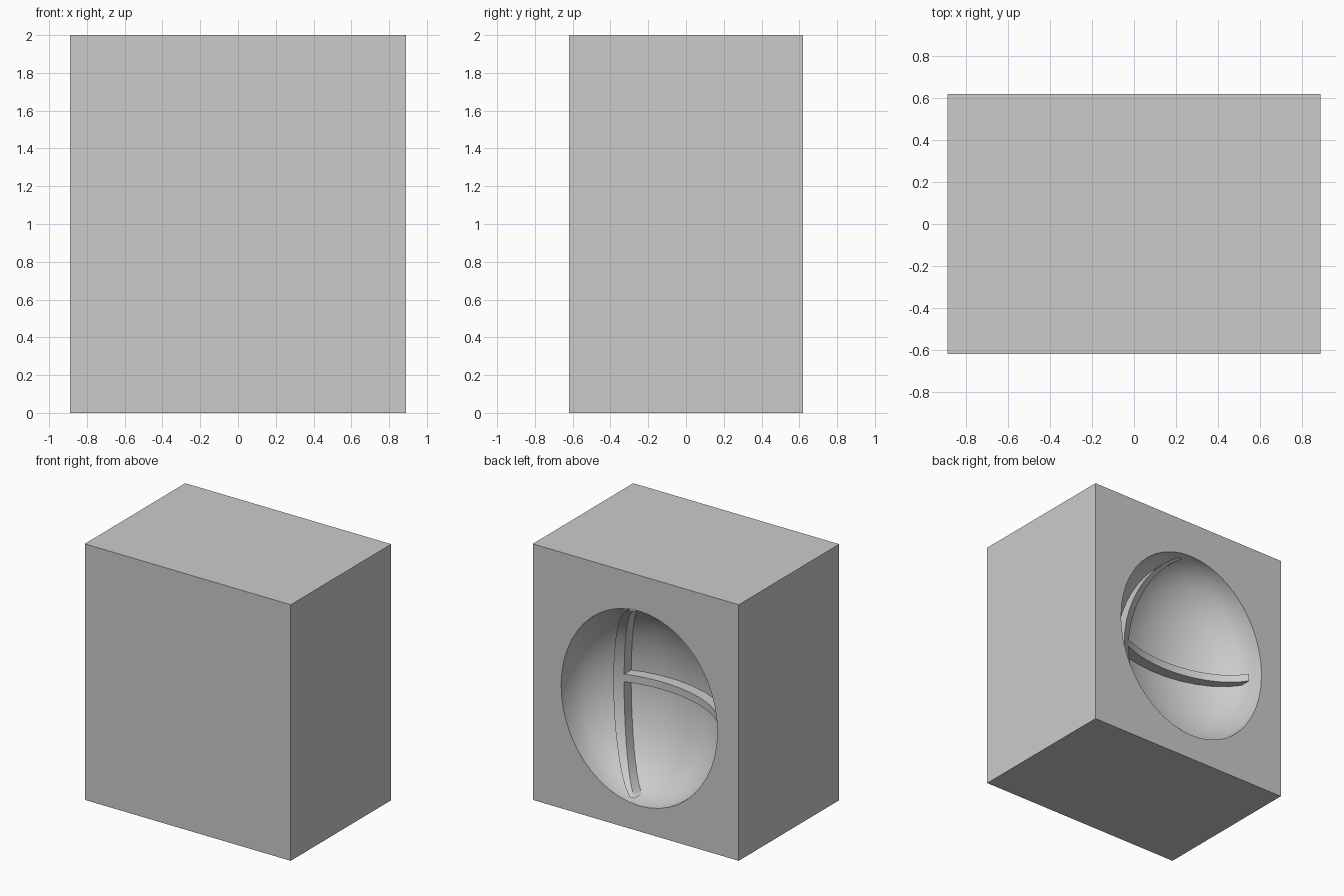
import bpy, bmesh, math

if "Cube" in bpy.data.objects:
    bpy.data.objects.remove(bpy.data.objects["Cube"])

HX, HY, H = 0.89, 0.62, 2.0          # block half sizes and height
CX, CZ = -0.03, 0.96                 # centre of the hollow on the back face
RX, RY, RZ = 0.675, 0.46, 0.76       # radii of the hollow
RAISE = 0.09                         # rib height above the hollow wall


def select(ob):
    bpy.ops.object.select_all(action='DESELECT')
    ob.select_set(True)
    bpy.context.view_layer.objects.active = ob


# solid block
bpy.ops.mesh.primitive_cube_add(size=1, location=(0, 0, H / 2))
block = bpy.context.object
block.name = "mould_block"
block.scale = (2 * HX, 2 * HY, H)
bpy.ops.object.transform_apply(location=True, rotation=False, scale=True)

# ellipsoid cutter for the hollow, pole facing up
bpy.ops.mesh.primitive_uv_sphere_add(segments=32, ring_count=24, radius=1,
                                     location=(CX, HY, CZ))
cutter = bpy.context.object
cutter.name = "hollow_cutter"
cutter.scale = (RX, RY, RZ)
bpy.ops.object.transform_apply(location=False, rotation=False, scale=True)
cutter.hide_render = True

select(block)
cut = block.modifiers.new("hollow", 'BOOLEAN')
cut.operation = 'DIFFERENCE'
cut.solver = 'EXACT'
cut.object = cutter
bpy.ops.object.modifier_apply(modifier="hollow")
bpy.data.objects.remove(cutter)
bpy.ops.object.shade_smooth_by_angle(angle=math.radians(30))


def wall_y(u, w):
    """Height of the hollow wall at offset u (x) and w (z) from its centre."""
    return HY - RY * math.sqrt(max(0.0, 1 - (u / RX) ** 2 - (w / RZ) ** 2))


def rib(name, pairs):
    """Raised strip along pairs of side points, following the hollow wall."""
    bm = bmesh.new()
    rings = []
    for p, q in pairs:
        ring = []
        for (u, w), front in ((p, 1), (q, 1), (q, 0), (p, 0)):
            y = wall_y(u, w)
            y = min(y + RAISE, HY - 0.004) if front else y - 0.03
            ring.append(bm.verts.new((CX + u, y, CZ + w)))
        rings.append(ring)
    for a, b in zip(rings, rings[1:]):
        for i in range(4):
            j = (i + 1) % 4
            bm.faces.new((a[i], a[j], b[j], b[i]))
    bm.faces.new(rings[0])
    bm.faces.new(rings[-1])
    bmesh.ops.recalc_face_normals(bm, faces=bm.faces)
    me = bpy.data.meshes.new(name)
    bm.to_mesh(me)
    bm.free()
    ob = bpy.data.objects.new(name, me)
    bpy.context.collection.objects.link(ob)
    select(ob)
    bpy.ops.object.shade_smooth_by_angle(angle=math.radians(30))


# upright rib, bowed towards +x and narrowing at both ends
upright = []
for i in range(25):
    w = -0.73 * math.cos(math.pi * i / 24)
    bow = math.sqrt(1 - (w / 0.745) ** 2)
    u, half = 0.38 * bow, 0.012 + 0.023 * bow
    upright.append(((u - half, w), (u + half, w)))
rib("upright_rib", upright)

# cross rib, from the upright rib to the -x side
cross = []
for i in range(21):
    t = i / 20
    u, w = 0.37 - 0.995 * t, 0.03 - 0.03 * t
    cross.append(((u, w - 0.03), (u, w + 0.03)))
rib("cross_rib", cross)
